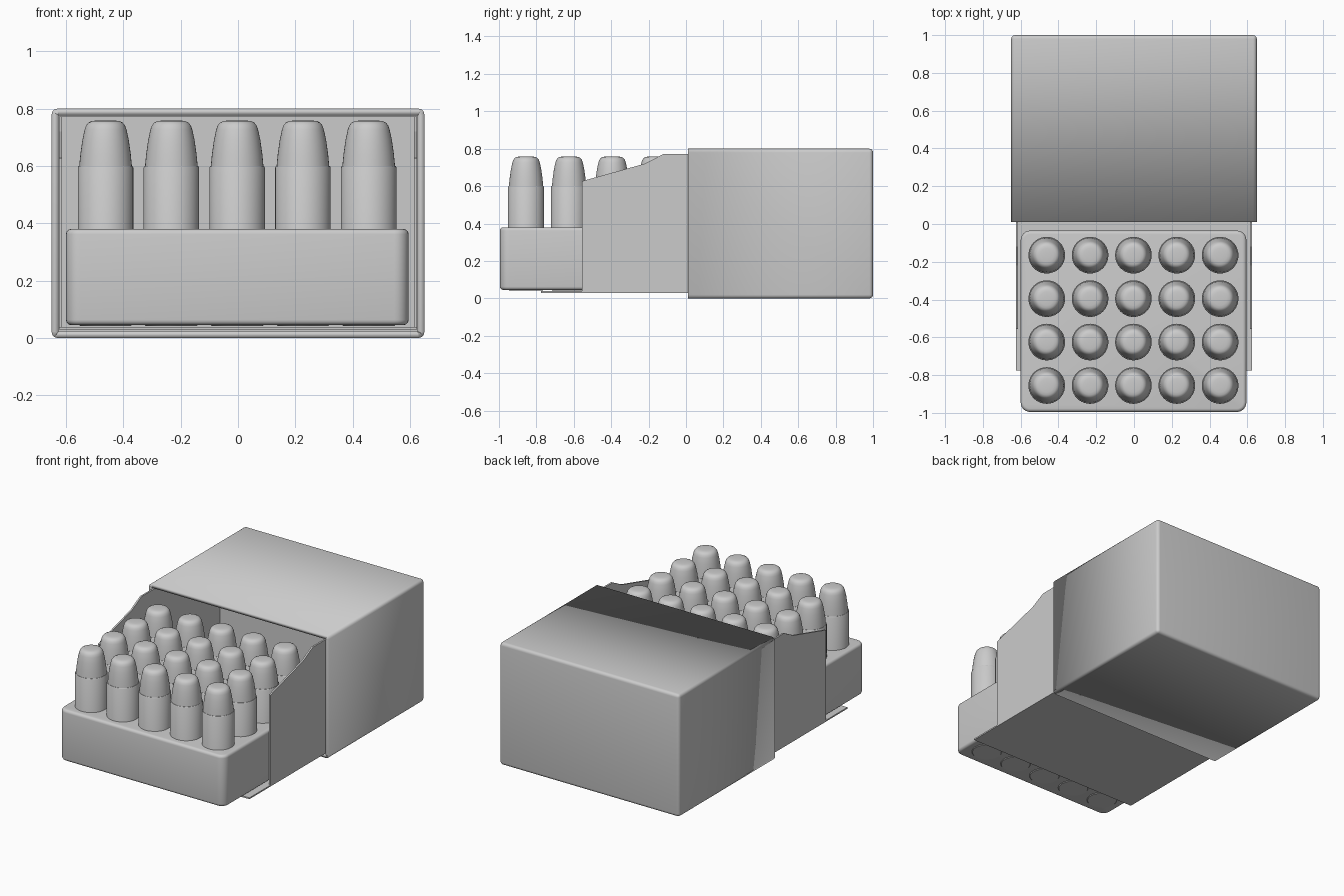
import bpy, bmesh, math

if "Cube" in bpy.data.objects:
    bpy.data.objects.remove(bpy.data.objects["Cube"])


def finish(name, bm, smooth=True):
    bmesh.ops.recalc_face_normals(bm, faces=bm.faces)
    me = bpy.data.meshes.new(name)
    bm.to_mesh(me)
    bm.free()
    ob = bpy.data.objects.new(name, me)
    bpy.context.collection.objects.link(ob)
    if smooth:
        bpy.ops.object.select_all(action='DESELECT')
        bpy.context.view_layer.objects.active = ob
        ob.select_set(True)
        bpy.ops.object.shade_smooth_by_angle(angle=math.radians(35))
    return ob


def box(x0, x1, y0, y1, z0, z1):
    bm = bmesh.new()
    bmesh.ops.create_cube(bm, size=1)
    for v in bm.verts:
        v.co = ((x0 + x1) / 2 + v.co.x * (x1 - x0),
                (y0 + y1) / 2 + v.co.y * (y1 - y0),
                (z0 + z1) / 2 + v.co.z * (z1 - z0))
    return bm


def bevel(bm, edges, width, segments):
    bmesh.ops.bevel(bm, geom=edges, offset=width, offset_type='OFFSET',
                    segments=segments, profile=0.5, affect='EDGES')


# Outer cover: rounded box open at the front, with wall thickness
Y_FRONT = 0.01
bm = box(-0.65, 0.65, Y_FRONT, 1.0, 0.0, 0.8)
bevel(bm, [e for e in bm.edges if not all(v.co.y < 0.1 for v in e.verts)], 0.02, 4)
front = [f for f in bm.faces if all(abs(v.co.y - Y_FRONT) < 1e-4 for v in f.verts)]
bmesh.ops.delete(bm, geom=front, context='FACES')
cover = finish("outer_cover", bm)
mod = cover.modifiers.new("wall", 'SOLIDIFY')
mod.thickness = 0.024
mod.offset = -1

# Inner sleeve: two cut-away side walls, a floor and a back wall
profile = [(-0.555, 0.03), (0.70, 0.03), (0.70, 0.772), (-0.12, 0.772),
           (-0.22, 0.72), (-0.555, 0.627)]
for side, name in ((-1, "sleeve_wall_left"), (1, "sleeve_wall_right")):
    bm = bmesh.new()
    face = bm.faces.new([bm.verts.new((side * 0.614, y, z)) for y, z in profile])
    ext = bmesh.ops.extrude_face_region(bm, geom=[face])
    for v in ext["geom"]:
        if isinstance(v, bmesh.types.BMVert):
            v.co.x = side * 0.625
    finish(name, bm, False)
finish("sleeve_floor", box(-0.625, 0.625, -0.775, 0.70, 0.029, 0.038), False)
finish("sleeve_back", box(-0.614, 0.614, 0.69, 0.70, 0.038, 0.772), False)

# Tray block with rounded corners
bm = box(-0.6, 0.595, -0.995, -0.035, 0.045, 0.38)
bevel(bm, [e for e in bm.edges
           if abs(e.verts[0].co.z - e.verts[1].co.z) > 0.1], 0.05, 6)
bevel(bm, [e for e in bm.edges
           if abs(e.verts[0].co.z - e.verts[1].co.z) < 1e-4], 0.018, 4)
finish("tray", bm)


# Round pieces lathed around z, repeated over the grid
def lathe(name, pts, cx, cy, n=40):
    bm = bmesh.new()
    rings = [[bm.verts.new((cx + r * math.cos(2 * math.pi * i / n),
                            cy + r * math.sin(2 * math.pi * i / n), z))
              for i in range(n)] for r, z in pts]
    for a, b in zip(rings, rings[1:]):
        for i in range(n):
            j = (i + 1) % n
            bm.faces.new((a[i], a[j], b[j], b[i]))
    bm.faces.new(rings[0][::-1])
    bm.faces.new(rings[-1])
    return finish(name, bm)


case_pts = [(0.088, 0.041), (0.097, 0.05), (0.097, 0.594), (0.094, 0.6), (0.08, 0.6)]
tip_pts = [(0.092, 0.598), (0.088, 0.64), (0.081, 0.69), (0.073, 0.727),
           (0.068, 0.741), (0.060, 0.751), (0.050, 0.756), (0.036, 0.758), (0.015, 0.759)]
case = lathe("case", case_pts, 0, 0)
tip = lathe("tip", tip_pts, 0, 0)
for base in (case, tip):
    for row in range(4):
        for col in range(5):
            ob = base if row == col == 0 else base.copy()
            if ob is not base:
                bpy.context.collection.objects.link(ob)
            ob.name = f"{base.name.split('_')[0]}_{row + 1}_{col + 1}"
            ob.location = (-0.462 + 0.2295 * col, -0.855 + 0.23 * row, 0)
